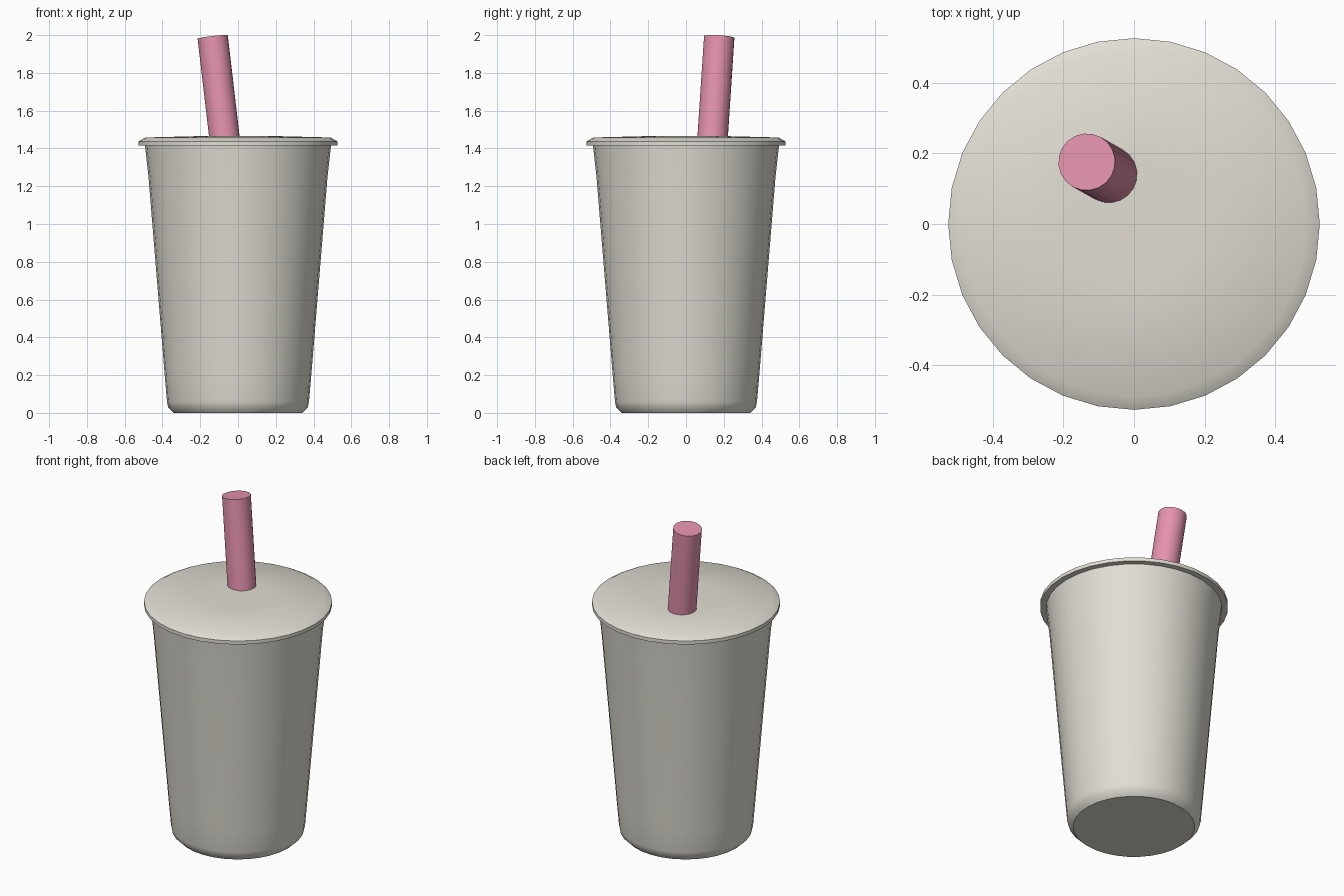
import bpy
import bmesh
from math import radians
from mathutils import Vector, Matrix

cube = bpy.data.objects.get("Cube")
if cube:
    bpy.data.objects.remove(cube, do_unlink=True)


def material(name, rgb):
    mat = bpy.data.materials.new(name)
    mat.use_nodes = True
    mat.diffuse_color = (*rgb, 1)
    mat.node_tree.nodes["Principled BSDF"].inputs["Base Color"].default_value = (*rgb, 1)
    return mat


def add_object(name, bm, mat):
    bmesh.ops.recalc_face_normals(bm, faces=bm.faces)
    mesh = bpy.data.meshes.new(name)
    bm.to_mesh(mesh)
    bm.free()
    mesh.materials.append(mat)
    obj = bpy.data.objects.new(name, mesh)
    bpy.context.collection.objects.link(obj)
    bpy.ops.object.select_all(action="DESELECT")
    obj.select_set(True)
    bpy.context.view_layer.objects.active = obj
    bpy.ops.object.shade_smooth_by_angle(angle=radians(35))
    return obj


def lathe(name, profile, mat, sides=32):
    """Stack rings of (radius, height), join them and cap both ends."""
    bm = bmesh.new()
    rings = []
    for radius, z in profile:
        ring = bmesh.ops.create_circle(bm, segments=sides, radius=radius,
                                       matrix=Matrix.Translation((0, 0, z)))
        rings.append(ring["verts"])
    for low, high in zip(rings, rings[1:]):
        for i in range(sides):
            j = (i + 1) % sides
            bm.faces.new((low[i], low[j], high[j], high[i]))
    bm.faces.new(rings[0])
    bm.faces.new(rings[-1])
    return add_object(name, bm, mat)


cream = material("warm off white", (0.76, 0.73, 0.66))
pink = material("straw pink", (0.78, 0.29, 0.42))

# Tapered cup with a chamfered foot and a slight flare at the mouth
lathe("cup_body", [(0.34, 0), (0.37, 0.03), (0.376, 0.06), (0.388, 0.2),
                   (0.474, 1.25), (0.493, 1.42)], cream)

# Thin overhanging lid, gently domed
lathe("lid", [(0.48, 1.415), (0.527, 1.415), (0.527, 1.437), (0.49, 1.458),
              (0.18, 1.466)], cream)

# Leaning straw, set into the lid
top = Vector((-0.134, 0.176, 1.99))
base = Vector((-0.065, 0.137, 1.40))
axis = top - base
bm = bmesh.new()
place = Matrix.Translation((top + base) / 2) @ axis.to_track_quat("Z", "Y").to_matrix().to_4x4()
bmesh.ops.create_cone(bm, cap_ends=True, segments=20, radius1=0.081, radius2=0.081,
                      depth=axis.length, matrix=place)
add_object("straw", bm, pink)
